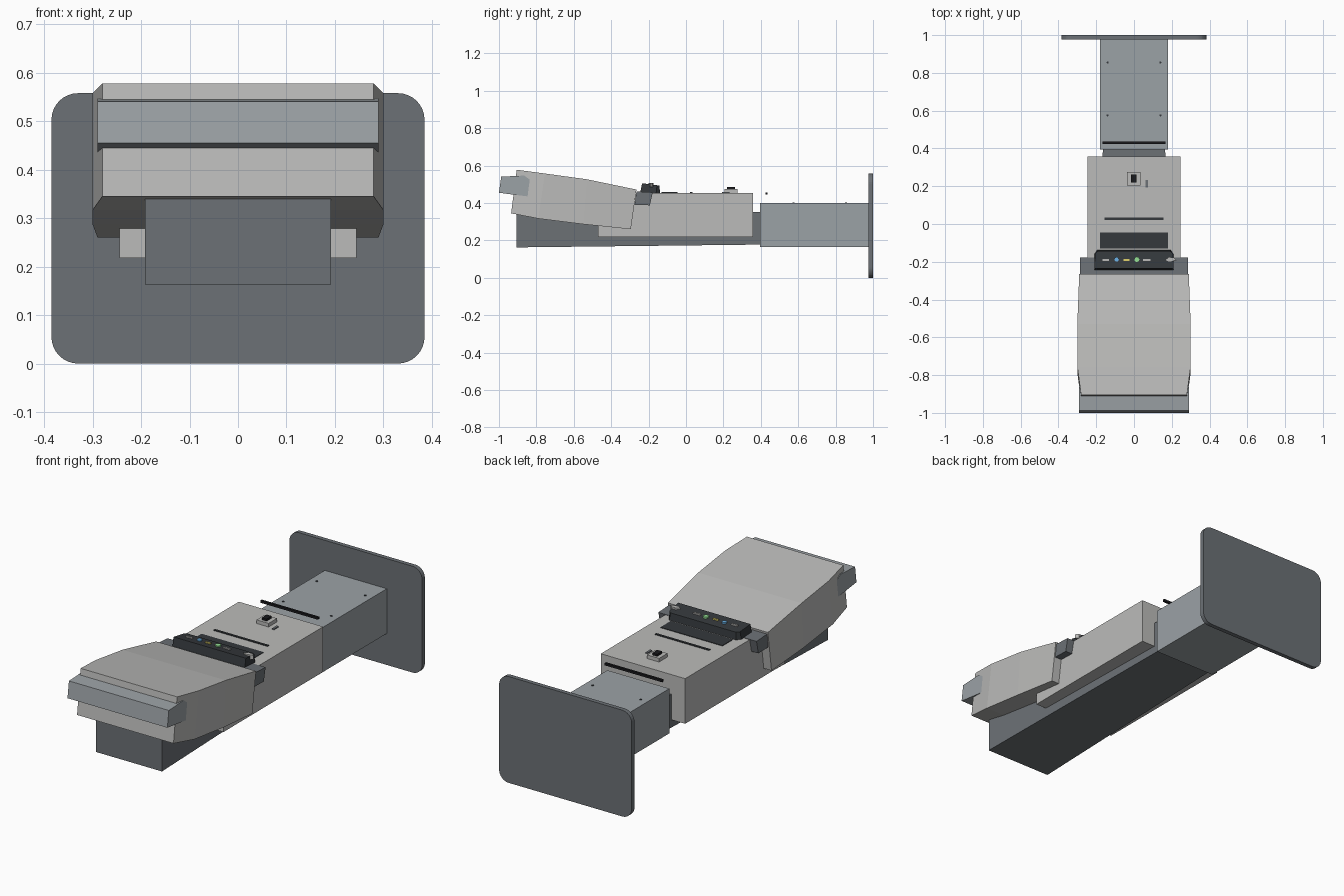
import bpy, bmesh
from math import pi, sin, cos

if "Cube" in bpy.data.objects:
    bpy.data.objects.remove(bpy.data.objects["Cube"])


def material(name, r, g, b):
    m = bpy.data.materials.new(name)
    m.diffuse_color = (r, g, b, 1)
    m.use_nodes = True
    m.node_tree.nodes["Principled BSDF"].inputs["Base Color"].default_value = m.diffuse_color
    return m


LIGHT = material("light_grey", 0.50, 0.50, 0.49)
STEEL = material("steel_grey", 0.33, 0.36, 0.38)
SLATE = material("slate_grey", 0.15, 0.165, 0.18)
DARK = material("dark_grey", 0.035, 0.04, 0.045)
BLACK = material("black", 0.01, 0.01, 0.012)
BLUE = material("blue_light", 0.15, 0.45, 0.8)
GREEN = material("green_light", 0.3, 0.75, 0.3)
YELLOW = material("yellow_light", 0.75, 0.65, 0.15)


def loft(name, rings, mat):
    """Closed solid skinned through rings with equal point counts."""
    bm = bmesh.new()
    loops = [[bm.verts.new(p) for p in ring] for ring in rings]
    n = len(loops[0])
    for a, b in zip(loops, loops[1:]):
        for i in range(n):
            bm.faces.new((a[i], a[(i + 1) % n], b[(i + 1) % n], b[i]))
    bm.faces.new(loops[0][::-1])
    bm.faces.new(loops[-1])
    bmesh.ops.recalc_face_normals(bm, faces=bm.faces)
    mesh = bpy.data.meshes.new(name)
    bm.to_mesh(mesh)
    bm.free()
    mesh.materials.append(mat)
    ob = bpy.data.objects.new(name, mesh)
    bpy.context.collection.objects.link(ob)
    return ob


def box(name, x0, x1, y0, y1, z0, z1, mat):
    return loft(name, [[(x0, y0, z), (x1, y0, z), (x1, y1, z), (x0, y1, z)]
                       for z in (z0, z1)], mat)


def prism(name, profile, half, mat):
    """Side profile (y, z) extruded across the width."""
    return loft(name, [[(x, y, z) for y, z in profile] for x in (-half, half)], mat)


def section(half, yb, zb, yt, zt):
    return [(-half, yb, zb), (half, yb, zb), (half, yt, zt), (-half, yt, zt)]


def disc(name, x, y, z0, z1, r, mat, n=12):
    return loft(name, [[(x + r * cos(2 * pi * i / n), y + r * sin(2 * pi * i / n), z)
                        for i in range(n)] for z in (z0, z1)], mat)


# mounting plate with rounded corners
R, outline = 0.055, []
for k, (cx, cz) in enumerate([(0.33, 0.503), (-0.33, 0.503), (-0.33, R), (0.33, R)]):
    for i in range(9):
        a = (k + i / 8) * pi / 2
        outline.append((cx + R * cos(a), cz + R * sin(a)))
loft("mounting_plate", [[(x, y, z) for x, z in outline] for y in (0.977, 1.0)], SLATE)

# rear arm and its screws
box("rear_arm", -0.18, 0.18, 0.395, 0.98, 0.165, 0.40, STEEL)
for sx in (-0.14, 0.14):
    for y in (0.575, 0.855):
        disc("arm_screw", sx, y, 0.395, 0.403, 0.006, DARK)
box("arm_rail", -0.167, 0.167, 0.424, 0.436, 0.445, 0.457, BLACK)

# tapered keel running under the body
loft("keel", [section(0.192, -0.905, 0.163, -0.905, 0.34),
              section(0.165, 0.40, 0.178, 0.40, 0.352)], SLATE)

# middle body
prism("middle_body", [(-0.47, 0.218), (0.357, 0.218), (0.357, 0.455),
                      (-0.30, 0.455), (-0.47, 0.40)], 0.245, LIGHT)

# front hood
loft("front_hood", [section(0.28, -0.935, 0.345, -0.905, 0.578),
                    section(0.30, -0.79, 0.317, -0.755, 0.558),
                    section(0.30, -0.55, 0.287, -0.53, 0.527),
                    section(0.29, -0.295, 0.26, -0.265, 0.472)], LIGHT)

# front bumper
prism("front_bumper", [(-1.0, 0.455), (-0.988, 0.541), (-0.865, 0.547),
                       (-0.828, 0.52), (-0.842, 0.435)], 0.29, STEEL)

# console cross bracket
prism("cross_bracket", [(-0.275, 0.39), (-0.265, 0.462), (-0.178, 0.457),
                        (-0.193, 0.388)], 0.285, SLATE)

# control console, narrowed along its rear edge
loft("control_console", [
    [(-0.21, -0.245, 0.452), (0.21, -0.245, 0.452), (0.21, -0.235, 0.506), (-0.21, -0.235, 0.506)],
    [(-0.21, -0.16, 0.452), (0.21, -0.16, 0.452), (0.205, -0.155, 0.495), (-0.205, -0.155, 0.495)],
    [(-0.195, -0.138, 0.452), (0.195, -0.138, 0.452), (0.19, -0.143, 0.493), (-0.19, -0.143, 0.493)],
], DARK)

# console buttons and side lever
for name, x, w, mat in [("left_key", -0.15, 0.018, LIGHT), ("right_key", 0.068, 0.02, LIGHT),
                        ("yellow_key", -0.04, 0.015, YELLOW)]:
    box(name, x - w, x + w, -0.195, -0.185, 0.49, 0.506, mat)
disc("blue_button", -0.092, -0.187, 0.49, 0.507, 0.012, BLUE)
disc("green_button", 0.015, -0.187, 0.49, 0.507, 0.014, GREEN)
loft("side_lever", [[(0.165, -0.19, z), (0.185, -0.2, z), (0.225, -0.192, z),
                     (0.21, -0.178, z), (0.185, -0.175, z)] for z in (0.485, 0.508)], LIGHT)

# top panel details
box("dark_panel", -0.18, 0.18, -0.13, -0.045, 0.45, 0.458, DARK)
box("slot_strip", -0.157, 0.157, 0.022, 0.034, 0.45, 0.459, DARK)
box("switch_base", -0.036, 0.034, 0.205, 0.275, 0.45, 0.474, LIGHT)
box("switch_cap", -0.016, 0.012, 0.22, 0.262, 0.47, 0.485, BLACK)
box("switch_marker", 0.062, 0.074, 0.193, 0.232, 0.45, 0.46, SLATE)
